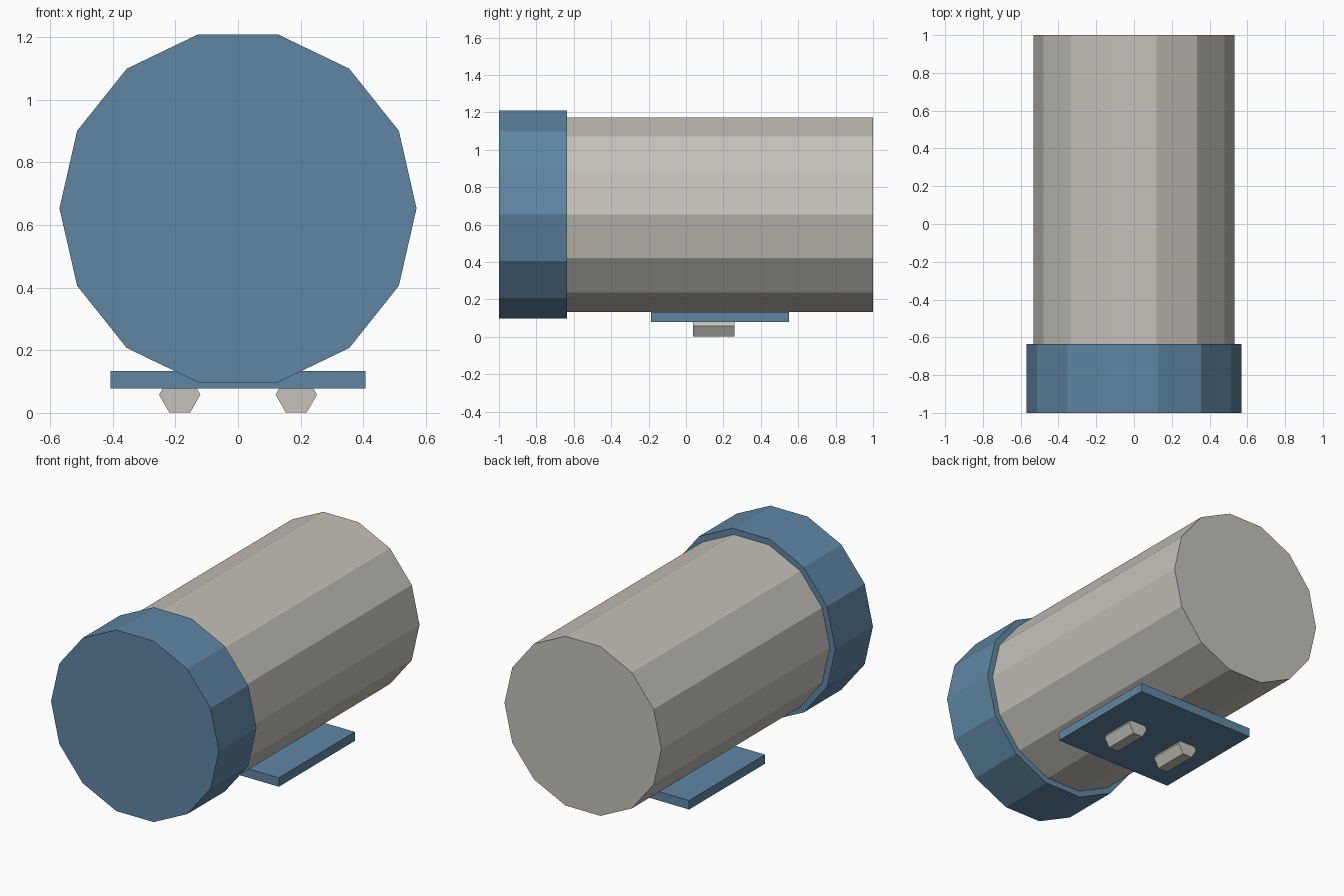
import bpy
import math

cube = bpy.data.objects.get("Cube")
if cube:
    bpy.data.objects.remove(cube, do_unlink=True)


def make_material(name, rgb):
    mat = bpy.data.materials.new(name)
    mat.use_nodes = True
    color = (*rgb, 1.0)
    mat.diffuse_color = color
    mat.node_tree.nodes["Principled BSDF"].inputs["Base Color"].default_value = color
    return mat


blue = make_material("steel_blue", (0.115, 0.24, 0.37))
grey = make_material("warm_grey", (0.56, 0.54, 0.49))


def finish(name, mat):
    obj = bpy.context.object
    obj.name = name
    bpy.ops.object.transform_apply(location=False, rotation=True, scale=True)
    obj.data.materials.append(mat)
    return obj


def prism(name, sides, radius, x, z, y0, y1, mat):
    """Regular prism lying along y, with one corner pointing along +x."""
    bpy.ops.mesh.primitive_cylinder_add(
        vertices=sides, radius=radius, depth=y1 - y0,
        location=(x, (y0 + y1) / 2, z),
        rotation=(math.pi / 2, math.pi / 2 if sides % 4 else 0, 0))
    obj = bpy.context.object
    # The primitive starts with a corner on its local y axis; turn it to x
    obj.rotation_euler = (math.pi / 2, 0, 0)
    for v in obj.data.vertices:
        v.co.x, v.co.y = v.co.y, -v.co.x
    return finish(name, mat)


# Main barrel and the wider front cap
AXIS_Z = 0.653
prism("barrel", 14, 0.533, 0, AXIS_Z, -0.64, 1.0, grey)
prism("front_cap", 14, 0.57, 0, AXIS_Z, -1.0, -0.635, blue)

# Mounting plate under the barrel
bpy.ops.mesh.primitive_cube_add(size=1, location=(0, 0.183, 0.106))
bpy.context.object.scale = (0.815, 0.738, 0.055)
finish("mounting_plate", blue)

# Hexagonal feet sunk into the plate
for side, x in (("left", 0.186), ("right", -0.186)):
    prism(side + "_foot", 6, 0.066, x, 0.058, 0.037, 0.258, grey)
